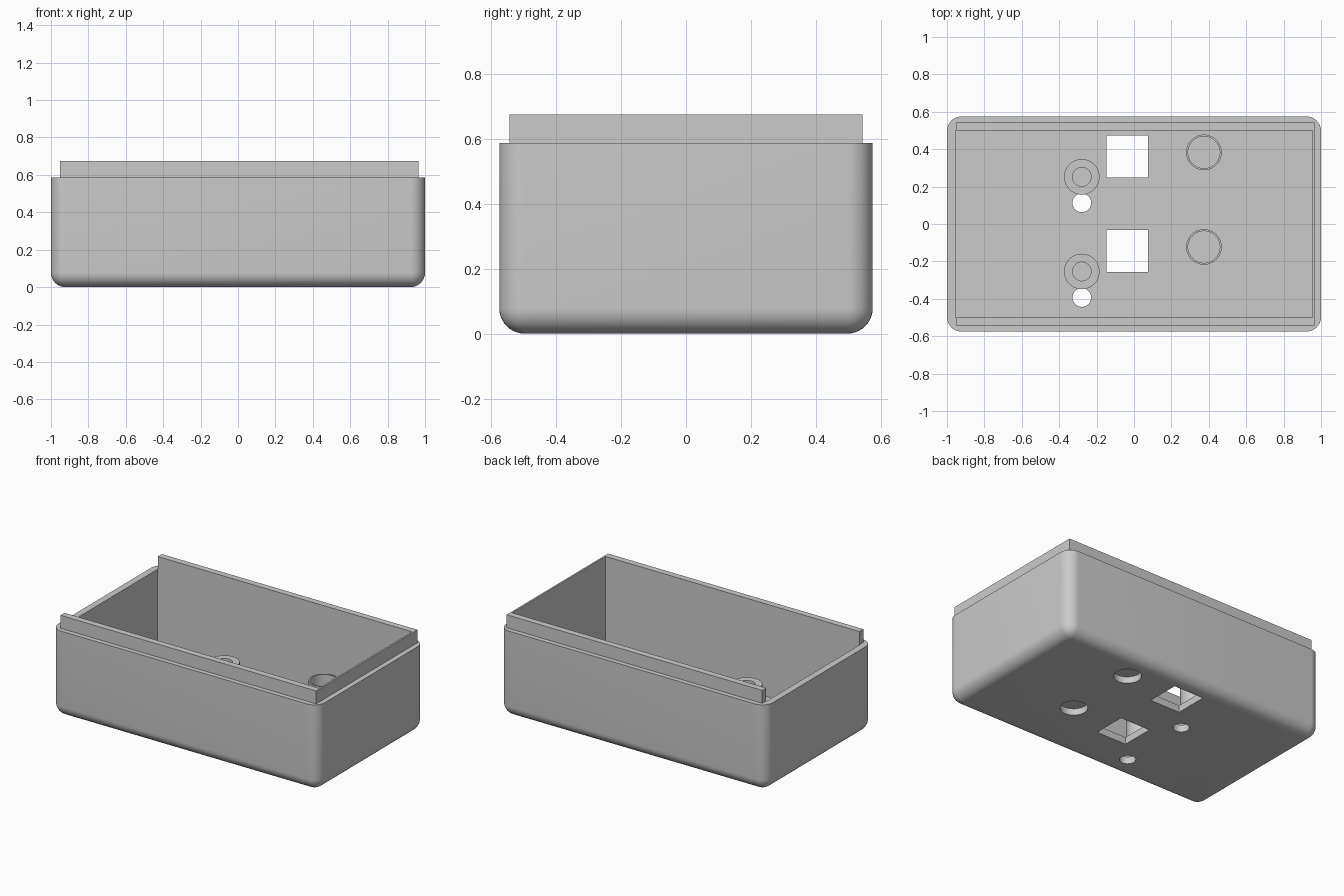
import bpy
import bmesh
import math
from mathutils import Matrix, Vector

if "Cube" in bpy.data.objects:
    bpy.data.objects.remove(bpy.data.objects["Cube"], do_unlink=True)

grey = bpy.data.materials.new("plain grey")
grey.use_nodes = True
colour = (0.6, 0.6, 0.6, 1)
grey.diffuse_color = colour
grey.node_tree.nodes["Principled BSDF"].inputs["Base Color"].default_value = colour

FLOOR, RIM, LIP_TOP, POST_TOP = 0.048, 0.587, 0.675, 0.235
HALF_Y, ROUND = 0.575, 0.078


def add_object(name, bm):
    bmesh.ops.recalc_face_normals(bm, faces=bm.faces)
    mesh = bpy.data.meshes.new(name)
    bm.to_mesh(mesh)
    bm.free()
    mesh.materials.append(grey)
    obj = bpy.data.objects.new(name, mesh)
    bpy.context.collection.objects.link(obj)
    return obj


def box_mesh(low, high):
    low, high = Vector(low), Vector(high)
    bm = bmesh.new()
    size = Matrix.Diagonal((*(high - low), 1))
    bmesh.ops.create_cube(bm, size=1, matrix=Matrix.Translation((low + high) / 2) @ size)
    return bm


def cylinder_mesh(x, y, radius, bottom, top):
    bm = bmesh.new()
    bmesh.ops.create_cone(bm, cap_ends=True, segments=48, radius1=radius, radius2=radius,
                          depth=top - bottom,
                          matrix=Matrix.Translation((x, y, (bottom + top) / 2)))
    return bm


def activate(obj):
    bpy.ops.object.select_all(action='DESELECT')
    obj.select_set(True)
    bpy.context.view_layer.objects.active = obj


def cut(obj, bm):
    cutter = add_object("cutter", bm)
    cutter.hide_render = True
    mod = obj.modifiers.new("cut", 'BOOLEAN')
    mod.operation = 'DIFFERENCE'
    mod.solver = 'EXACT'
    mod.object = cutter
    activate(obj)
    bpy.ops.object.modifier_apply(modifier=mod.name)
    bpy.data.objects.remove(cutter, do_unlink=True)


def smooth(obj):
    activate(obj)
    bpy.ops.object.shade_smooth_by_angle(angle=math.radians(30))


def cup(name, x, y, outer, inner):
    # Round boss standing on the floor with a blind bore from above
    base, bore_end = FLOOR - 0.004, FLOOR + 0.004
    profile = [(0, base), (outer, base), (outer, POST_TOP),
               (inner, POST_TOP), (inner, bore_end), (0, bore_end)]
    bm = bmesh.new()
    verts = [bm.verts.new((x + r, y, z)) for r, z in profile]
    edges = [bm.edges.new(pair) for pair in zip(verts, verts[1:])]
    bmesh.ops.spin(bm, geom=verts + edges, cent=(x, y, 0), axis=(0, 0, 1),
                   angle=math.tau, steps=48)
    bmesh.ops.remove_doubles(bm, verts=bm.verts, dist=0.0001)
    smooth(add_object(name, bm))


# Outer shell: rounded everywhere except the flat rim
bm = box_mesh((-1, -HALF_Y, 0), (1, HALF_Y, RIM))
soft = [e for e in bm.edges if any(v.co.z < RIM / 2 for v in e.verts)]
bmesh.ops.bevel(bm, geom=soft, offset=ROUND, offset_type='OFFSET', segments=10,
                profile=0.5, affect='EDGES', clamp_overlap=True)
case = add_object("case_body", bm)

# Square-cornered cavity
cut(case, box_mesh((-0.955, -0.5, FLOOR), (0.954, 0.5, 1)))

# Two identical rows of openings and bosses; each collar closes the hole beneath it
for row, y in (("front", -0.254), ("back", 0.252)):
    cut(case, box_mesh((-0.148, y - 0.003, -0.1), (0.076, y + 0.222, 0.15)))
    cut(case, cylinder_mesh(-0.279, y - 0.139, 0.05, -0.1, 0.15))
    cut(case, cylinder_mesh(0.374, y + 0.131, 0.085, -0.1, 0.15))
    cup(row + "_screw_post", -0.279, y, 0.095, 0.05)
    cup(row + "_button_collar", 0.374, y + 0.131, 0.095, 0.085)
smooth(case)

# Raised U-shaped lip, open at one short end
outline = [(-0.952, -0.543), (0.966, -0.543), (0.966, 0.543), (-0.952, 0.543),
           (-0.952, 0.5), (0.954, 0.5), (0.954, -0.5), (-0.952, -0.5)]
bm = bmesh.new()
base = bm.faces.new([bm.verts.new((x, y, RIM)) for x, y in outline])
top = bmesh.ops.extrude_face_region(bm, geom=[base], use_keep_orig=True)["geom"]
bmesh.ops.translate(bm, vec=(0, 0, LIP_TOP - RIM),
                    verts=[g for g in top if isinstance(g, bmesh.types.BMVert)])
add_object("rim_lip", bm)
